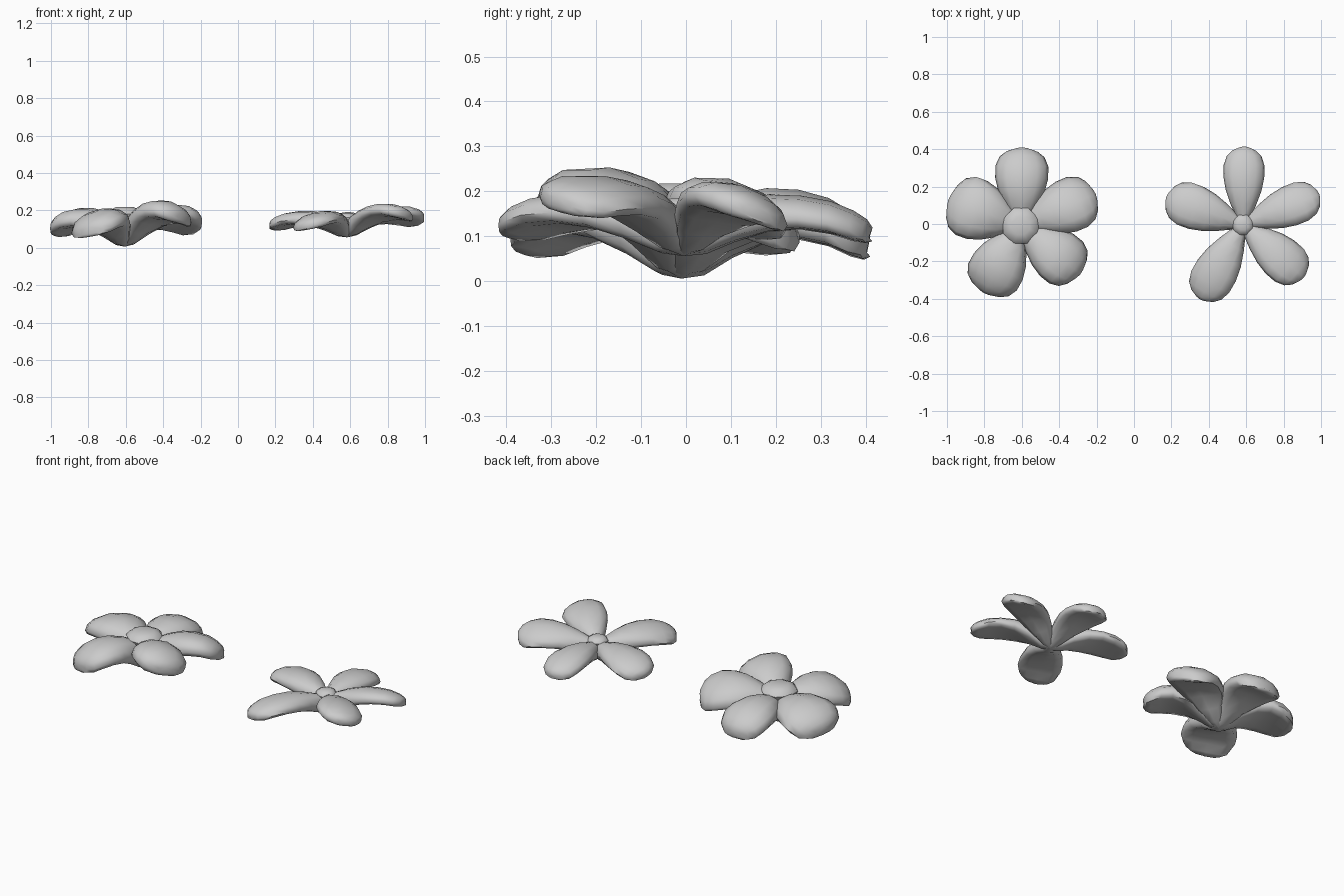
import bpy, bmesh, math

if "Cube" in bpy.data.objects:
    bpy.data.objects.remove(bpy.data.objects["Cube"])

# petal stations: (along, half-width share, mid height, half-thickness, edge droop)
STATIONS = [
    (0.00, 0.22, 0.074, 0.068, 0.000),
    (0.12, 0.38, 0.092, 0.077, 0.004),
    (0.27, 0.63, 0.126, 0.070, 0.010),
    (0.45, 0.87, 0.154, 0.060, 0.022),
    (0.62, 0.99, 0.160, 0.053, 0.028),
    (0.78, 0.99, 0.146, 0.051, 0.026),
    (0.90, 0.84, 0.120, 0.048, 0.020),
    (0.97, 0.58, 0.102, 0.039, 0.010),
    (1.00, 0.32, 0.092, 0.022, 0.000),
]
SIDES = 12


def loft(name, rings, angle):
    """Skin closed rings of points into a capped solid."""
    bm = bmesh.new()
    loops = [[bm.verts.new(p) for p in ring] for ring in rings]
    for a, b in zip(loops, loops[1:]):
        n = len(a)
        for i in range(n):
            j = (i + 1) % n
            bm.faces.new((a[i], a[j], b[j], b[i]))
    bm.faces.new(loops[0])
    bm.faces.new(loops[-1])
    bmesh.ops.recalc_face_normals(bm, faces=bm.faces)
    mesh = bpy.data.meshes.new(name)
    bm.to_mesh(mesh)
    bm.free()
    ob = bpy.data.objects.new(name, mesh)
    bpy.context.collection.objects.link(ob)
    bpy.ops.object.select_all(action='DESELECT')
    ob.select_set(True)
    bpy.context.view_layer.objects.active = ob
    bpy.ops.object.shade_smooth_by_angle(angle=math.radians(angle))
    return ob


def rounded(x):
    return math.copysign(abs(x) ** 0.8, x)


def petal(name, centre, degrees, length, half_width, lift, roll, base, zscale):
    d = math.radians(degrees)
    c, s = math.cos(d), math.sin(d)
    rings = []
    for t, w, mid, thick, droop in STATIONS:
        ring = []
        for i in range(SIDES):
            a = 2 * math.pi * i / SIDES
            u, v = rounded(math.cos(a)), rounded(math.sin(a))
            r = t * length - 0.01 * u * u * t
            side = w * half_width * u
            z = base + zscale * (mid + thick * v - droop * u * u) + lift * t - roll * side * t
            ring.append((centre[0] + r * c - side * s,
                         centre[1] + r * s + side * c, z))
        rings.append(ring)
    return loft(name, rings, 60)


def flower_centre(name, centre, radius, top, depth):
    # low eight-sided button
    profile = [(0.5, -depth), (0.9, -0.7 * depth), (1.0, -0.4 * depth),
               (0.85, -0.17 * depth), (0.5, 0)]
    rings = [[(centre[0] + radius * f * math.cos(math.pi * (i + .5) / 4),
               centre[1] + radius * f * math.sin(math.pi * (i + .5) / 4), top + dz)
              for i in range(8)] for f, dz in profile]
    return loft(name, rings, 40)


# each petal: direction, length, half-width, tip lift, sideways roll
WIDE = [(89, 0.42, 0.143, -0.015, 0.03), (23, 0.435, 0.146, 0.025, 0.33),
        (-39, 0.41, 0.145, 0.065, 0.22), (-119, 0.41, 0.150, -0.005, -0.15),
        (160, 0.412, 0.166, 0.0, -0.12)]
SLIM = [(89, 0.42, 0.110, -0.01, 0.03), (22, 0.44, 0.110, 0.035, 0.33),
        (-41, 0.43, 0.118, 0.06, 0.22), (-120, 0.46, 0.118, 0.0, -0.15),
        (160, 0.437, 0.120, 0.0, -0.10)]

# wide flower on the left
for k, p in enumerate(WIDE):
    petal(f"wide_petal_{k + 1}", (-0.605, -0.01), *p, 0.0, 1.0)
flower_centre("wide_flower_centre", (-0.605, -0.01), 0.103, 0.218, 0.09)

# slim flower on the right
for k, p in enumerate(SLIM):
    petal(f"slim_petal_{k + 1}", (0.583, -0.005), *p, 0.052, 0.68)
flower_centre("slim_flower_centre", (0.583, -0.005), 0.058, 0.185, 0.06)
